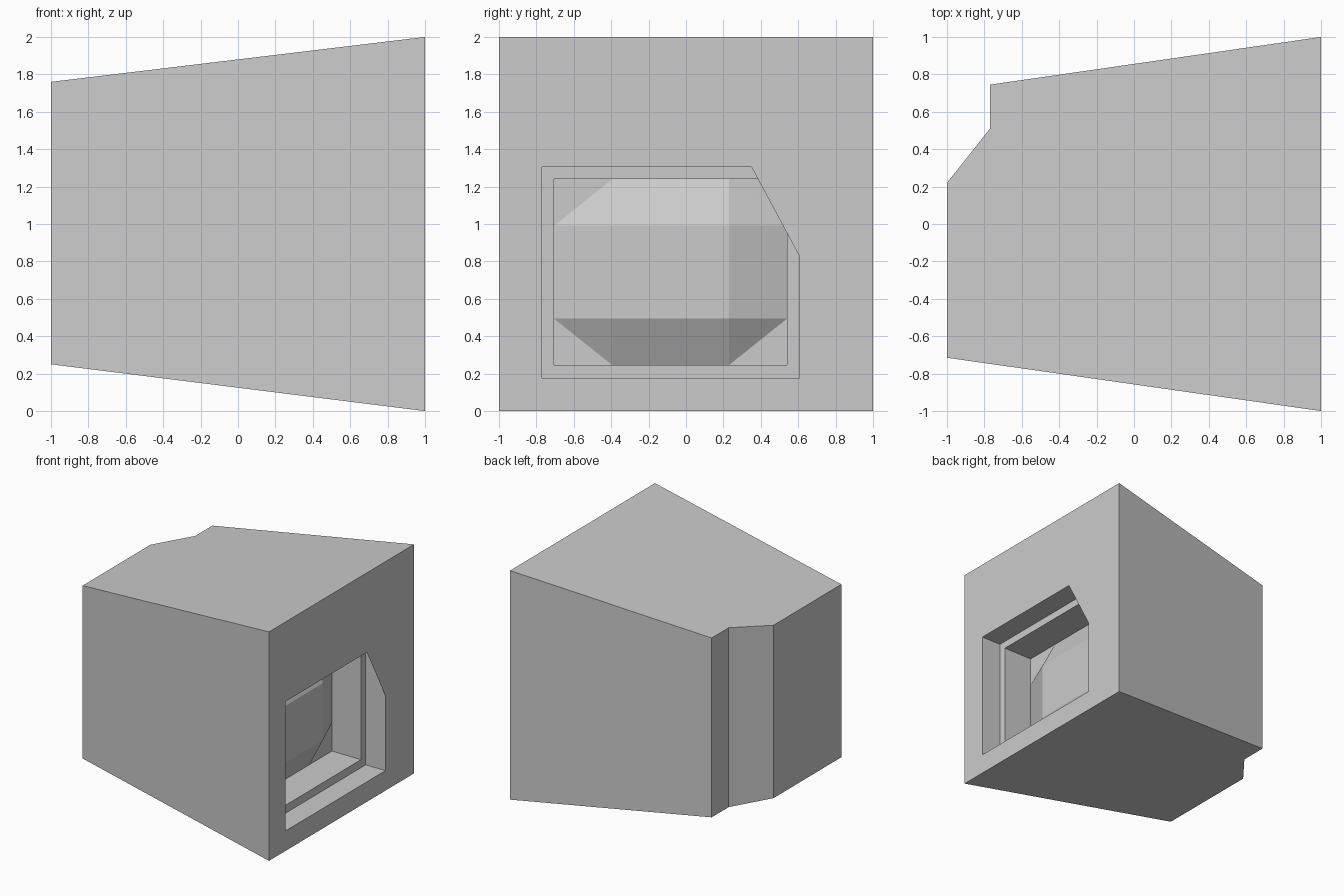
import bpy, bmesh

if "Cube" in bpy.data.objects:
    bpy.data.objects.remove(bpy.data.objects["Cube"])


def make_object(name, bm):
    bmesh.ops.remove_doubles(bm, verts=bm.verts, dist=0.0005)
    bmesh.ops.recalc_face_normals(bm, faces=bm.faces)
    mesh = bpy.data.meshes.new(name)
    bm.to_mesh(mesh)
    bm.free()
    obj = bpy.data.objects.new(name, mesh)
    bpy.context.collection.objects.link(obj)
    return obj


def rect(bm, x, y0, y1, z0, z1):
    return [bm.verts.new((x, y, z)) for y, z in ((y0, z0), (y1, z0), (y1, z1), (y0, z1))]


def bridge(bm, a, b, skip=()):
    n = len(a)
    for i in range(n):
        if i not in skip:
            bm.faces.new((a[i], a[(i + 1) % n], b[(i + 1) % n], b[i]))


# Tapered housing: plan outline with a notched rear corner, sloping top and bottom
plan = [(1, -1), (1, 1), (-0.77, 0.745), (-0.77, 0.51), (-1, 0.22), (-1, -0.715)]
bm = bmesh.new()
low = [bm.verts.new((x, y, 0.125 * (1 - x))) for x, y in plan]
high = [bm.verts.new((x, y, 2 - 0.12 * (1 - x))) for x, y in plan]
bm.faces.new(low)
bm.faces.new(high)
bridge(bm, low, high, skip=(0,))

# Screen-side frame: face ring, recess, ledge and inner tunnel
OUTER = (-0.77, 0.605, 0.175, 1.305)
INNER = (-0.705, 0.54, 0.245, 1.24)
SCREEN_X = 0.53
loops = [rect(bm, 1, -1, 1, 0, 2), rect(bm, 1, *OUTER), rect(bm, 0.81, *OUTER),
         rect(bm, 0.81, *INNER), rect(bm, SCREEN_X, *INNER)]
for a, b in zip(loops, loops[1:]):
    bridge(bm, a, b)
make_object("monitor_housing", bm)

# Flush corner piece covering the upper corner of the recess
bm = bmesh.new()
plate = bm.faces.new([bm.verts.new((1, y, z)) for y, z in
                      ((0.605, 0.83), (0.605, 1.305), (0.35, 1.305))])
make_object("corner_plate", bm)

# Bulging screen: quarter-width border sloping back from a flat centre
bm = bmesh.new()
y0, y1, z0, z1 = INNER
steps = (0, 0.25, 0.5, 0.75, 1)
grid = [[bm.verts.new((SCREEN_X + (0.13 if 0 < u < 1 and 0 < v < 1 else 0),
                       y0 + u * (y1 - y0), z0 + v * (z1 - z0)))
         for u in steps] for v in steps]
for j in range(4):
    for i in range(4):
        q = [grid[j][i], grid[j][i + 1], grid[j + 1][i + 1], grid[j + 1][i]]
        if i in (0, 3) and j in (0, 3):
            # corner cells fold along the diagonal so the corner stays flat
            k = 1 if (i == 0) != (j == 0) else 0
            k = {(0, 0): 0, (3, 0): 1, (3, 3): 2, (0, 3): 3}[(i, j)]
            c = q[k:] + q[:k]
            bm.faces.new((c[0], c[1], c[3]))
            bm.faces.new((c[1], c[2], c[3]))
        else:
            bm.faces.new(q)
screen = make_object("screen", bm)
if screen.data.polygons[8].normal.x < 0:
    screen.data.flip_normals()
